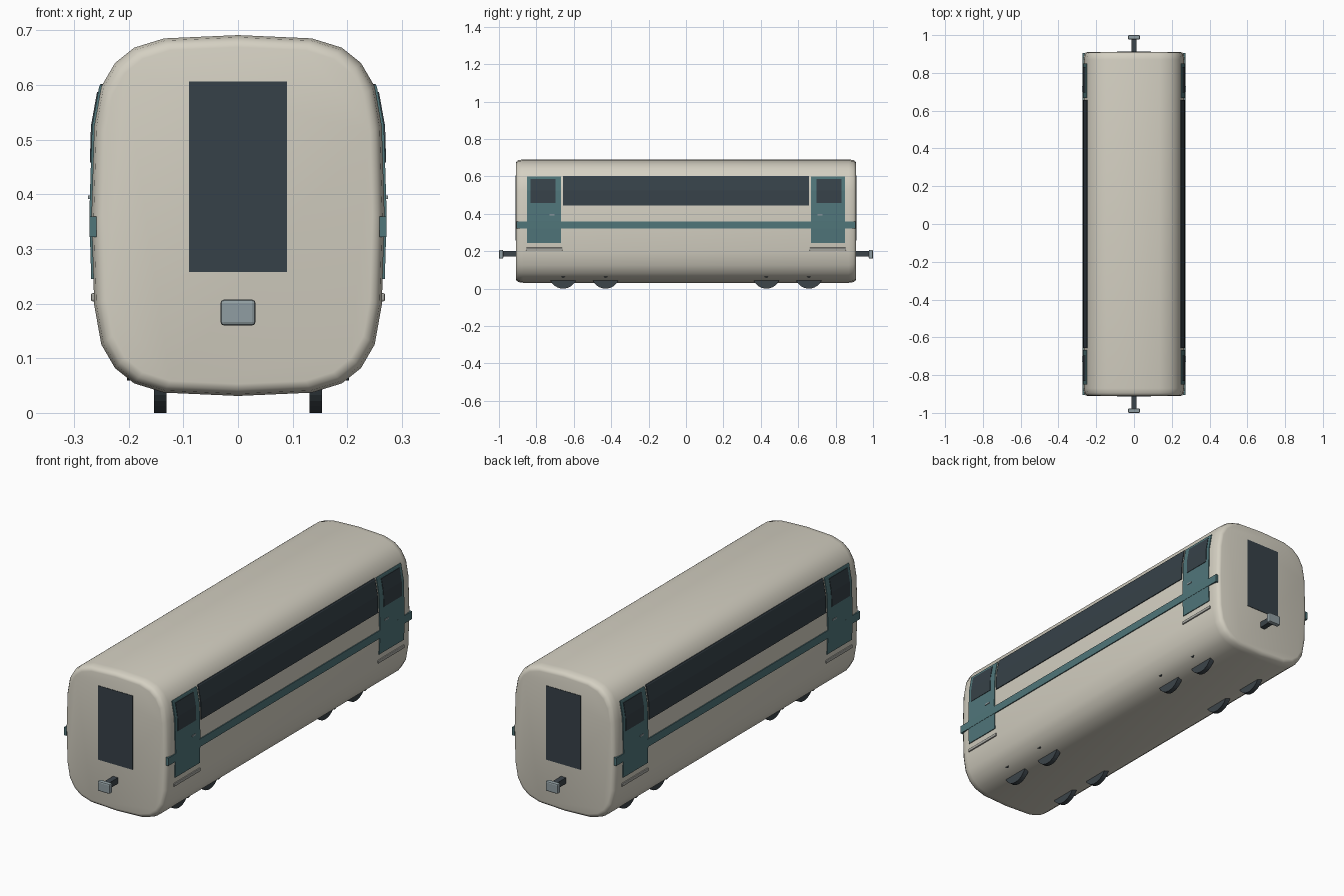
import bpy, bmesh
from mathutils import Matrix, Vector

if "Cube" in bpy.data.objects:
    bpy.data.objects.remove(bpy.data.objects["Cube"], do_unlink=True)


def material(name, rgb):
    m = bpy.data.materials.new(name)
    m.use_nodes = True
    m.diffuse_color = (*rgb, 1)
    m.node_tree.nodes["Principled BSDF"].inputs["Base Color"].default_value = (*rgb, 1)
    return m


CREAM = material("cream paint", (0.66, 0.63, 0.54))
TEAL = material("teal paint", (0.08, 0.18, 0.195))
GLASS = material("dark glass", (0.037, 0.053, 0.065))
DARK = material("dark steel", (0.045, 0.058, 0.068))
STEEL = material("light steel", (0.28, 0.34, 0.36))
STEP = material("step grey", (0.38, 0.38, 0.35))


def finish(bm, name, mat):
    bmesh.ops.recalc_face_normals(bm, faces=bm.faces)
    me = bpy.data.meshes.new(name)
    bm.to_mesh(me)
    bm.free()
    me.materials.append(mat)
    ob = bpy.data.objects.new(name, me)
    bpy.context.collection.objects.link(ob)
    return ob


def box(name, lo, hi, mat, bevel=0):
    lo, hi = Vector(lo), Vector(hi)
    bm = bmesh.new()
    bmesh.ops.create_cube(bm, size=1, matrix=Matrix.Translation((lo + hi) / 2)
                          @ Matrix.Diagonal((*(hi - lo), 1)))
    if bevel:
        bmesh.ops.bevel(bm, geom=bm.edges[:], offset=bevel, segments=2,
                        profile=0.5, affect='EDGES')
    return finish(bm, name, mat)


def cylinder_x(name, x, y, z, radius, length, mat, sides=24):
    bm = bmesh.new()
    bmesh.ops.create_cone(bm, cap_ends=True, segments=sides, radius1=radius,
                          radius2=radius, depth=length,
                          matrix=Matrix.Translation((x, y, z)) @ Matrix.Rotation(1.5708, 4, 'Y'))
    return finish(bm, name, mat)


# Body cross-section: one quarter as (x, height above the middle), mirrored
MID = 0.361
QUARTER = [(0.268, 0), (0.263, 0.164), (0.25, 0.236), (0.225, 0.279),
           (0.19, 0.307), (0.135, 0.324), (0, 0.33)]
right_half = [(x, -z) for x, z in QUARTER[:0:-1]] + QUARTER
section = right_half + [(-x, z) for x, z in right_half[-2:0:-1]]


def side_x(z):
    """Half width of the body at height z."""
    h = abs(z - MID)
    for (xa, za), (xb, zb) in zip(QUARTER, QUARTER[1:]):
        if za <= h <= zb:
            return xa + (xb - xa) * (h - za) / (zb - za)
    return 0


# Body shell with softly rounded ends
bm = bmesh.new()
end = [(0.91, 0.022), (0.907, 0.012), (0.895, 0.004), (0.87, 0)]
rings = []
for y, inset in [(-y, i) for y, i in end] + end[::-1]:
    sx, sz = 1 - inset / 0.268, 1 - inset / 0.33
    rings.append([bm.verts.new((x * sx, y, MID + z * sz)) for x, z in section])
n = len(section)
for a, b in zip(rings, rings[1:]):
    for i in range(n):
        j = (i + 1) % n
        bm.faces.new((a[i], a[j], b[j], b[i]))
bm.faces.new(rings[0])
bm.faces.new(rings[-1])
body = finish(bm, "body_shell", CREAM)
body.data.shade_smooth()


def side_plate(name, side, y0, y1, z0, z1, inner, outer, mat):
    """Thin panel that follows the curve of the body side."""
    bends = [MID + s * z for x, z in QUARTER for s in (-1, 1)]
    levels = sorted({z0, z1} | {z for z in bends if z0 < z < z1})
    outline = [(side_x(z) + outer, z) for z in levels]
    outline += [(side_x(z) + inner, z) for z in reversed(levels)]
    bm = bmesh.new()
    a, b = [[bm.verts.new((side * x, y, z)) for x, z in outline] for y in (y0, y1)]
    for i in range(len(a)):
        j = (i + 1) % len(a)
        bm.faces.new((a[i], a[j], b[j], b[i]))
    bm.faces.new(a)
    bm.faces.new(b)
    return finish(bm, name, mat)


for side, label in ((1, "left"), (-1, "right")):
    # Long window band and waist stripe
    side_plate(f"{label}_window_band", side, -0.657, 0.657, 0.445, 0.602, -0.002, 0.004, GLASS)
    xs = sorted((side * 0.259, side * 0.272))
    box(f"{label}_stripe", (xs[0], -0.905, 0.322), (xs[1], 0.905, 0.359), TEAL)

    for e, where in ((-1, "front"), (1, "rear")):
        tag = f"{label}_{where}"
        # Door, its window, handle and step
        y0, y1 = sorted((e * 0.667, e * 0.85))
        side_plate(f"{tag}_door", side, y0, y1, 0.245, 0.6, -0.002, 0.004, TEAL)
        y0, y1 = sorted((e * 0.697, e * 0.832))
        side_plate(f"{tag}_door_window", side, y0, y1, 0.458, 0.587, 0.002, 0.006, GLASS)
        y0, y1 = sorted((e * 0.702, e * 0.73))
        xs = sorted((side * 0.262, side * 0.274))
        box(f"{tag}_door_handle", (xs[0], y0, 0.391), (xs[1], y1, 0.398), STEEL)
        y0, y1 = sorted((e * 0.66, e * 0.855))
        xs = sorted((side * 0.245, side * 0.269))
        box(f"{tag}_step", (xs[0], y0, 0.204), (xs[1], y1, 0.219), STEP, 0.003)

        # Wheels
        for k, y in enumerate((0.43, 0.657)):
            wheel = cylinder_x(f"{tag}_wheel_{k + 1}", side * 0.142, e * y, 0.0745,
                               0.0745, 0.023, DARK, 32)

for e, where in ((-1, "front"), (1, "rear")):
    # Axles
    for k, y in enumerate((0.43, 0.657)):
        cylinder_x(f"{where}_axle_{k + 1}", 0, e * y, 0.0745, 0.015, 0.406, DARK, 12)
    # End door panel
    y0, y1 = sorted((e * 0.907, e * 0.912))
    box(f"{where}_end_panel", (-0.09, y0, 0.258), (0.09, y1, 0.606), GLASS)
    # Coupler
    y0, y1 = sorted((e * 0.89, e * 0.985))
    box(f"{where}_coupler_shaft", (-0.013, y0, 0.172), (0.013, y1, 0.2), DARK)
    y0, y1 = sorted((e * 0.977, e * 1.0))
    box(f"{where}_coupler_head", (-0.032, y0, 0.16), (0.032, y1, 0.207), STEEL, 0.006)
